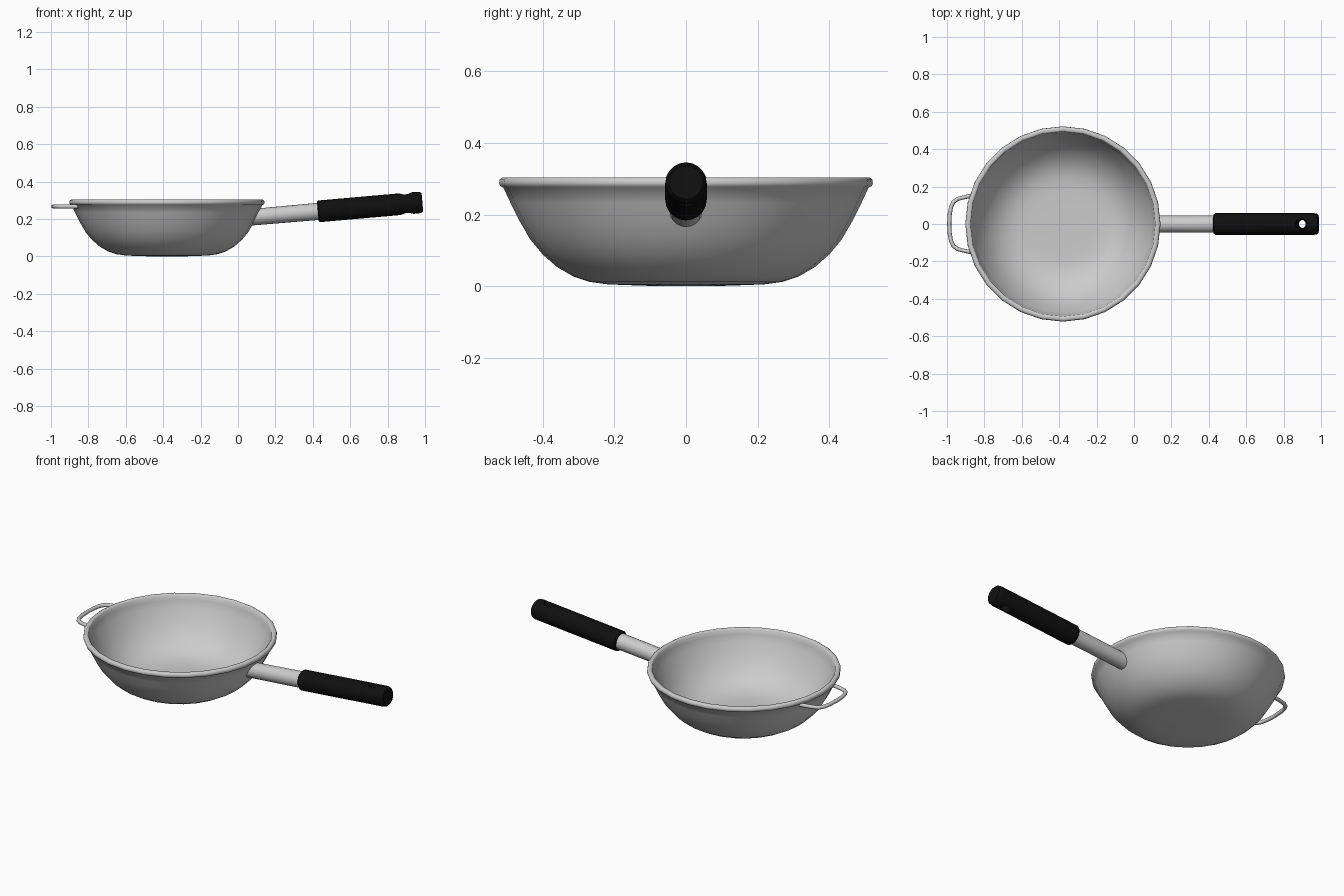
import bpy, bmesh, math
from mathutils import Vector, Matrix

if "Cube" in bpy.data.objects:
    bpy.data.objects.remove(bpy.data.objects["Cube"])

BOWL_X = -0.38
TILT = math.atan(0.088)


def make_object(name, bm, angle=40):
    bmesh.ops.remove_doubles(bm, verts=bm.verts, dist=1e-5)
    bmesh.ops.recalc_face_normals(bm, faces=bm.faces)
    me = bpy.data.meshes.new(name)
    bm.to_mesh(me)
    bm.free()
    ob = bpy.data.objects.new(name, me)
    bpy.context.collection.objects.link(ob)
    smooth(ob, angle)
    return ob


def smooth(ob, angle=40):
    bpy.ops.object.select_all(action='DESELECT')
    ob.select_set(True)
    bpy.context.view_layer.objects.active = ob
    bpy.ops.object.shade_smooth_by_angle(angle=math.radians(angle))


def lathe(profile, sides):
    """Revolve (radius, z) points about z; open ends are capped."""
    bm = bmesh.new()
    rings = [[bm.verts.new((r * math.cos(2 * math.pi * i / sides),
                            r * math.sin(2 * math.pi * i / sides), z))
              for i in range(sides)] for r, z in profile]
    for a, b in zip(rings, rings[1:]):
        for i in range(sides):
            j = (i + 1) % sides
            bm.faces.new((a[i], a[j], b[j], b[i]))
    bm.faces.new(rings[0])
    bm.faces.new(rings[-1])
    return bm


# Bowl: outer wall, rolled lip, inner wall
outer = [(0.17, 0.003), (0.22, 0.005), (0.27, 0.012), (0.315, 0.027), (0.36, 0.053),
         (0.40, 0.088), (0.435, 0.13), (0.465, 0.182), (0.49, 0.232), (0.510, 0.275)]
lip = [(0.519, 0.279), (0.522, 0.288), (0.520, 0.299), (0.512, 0.304),
       (0.500, 0.304), (0.494, 0.298)]
inner = [(0.490, 0.272), (0.476, 0.236), (0.451, 0.187), (0.422, 0.137), (0.388, 0.097),
         (0.35, 0.064), (0.308, 0.039), (0.265, 0.025), (0.218, 0.018), (0.17, 0.016)]
bm = lathe([(0.08, 0.0)] + outer + lip + inner + [(0.08, 0.015)], 28)
bmesh.ops.translate(bm, verts=bm.verts, vec=(BOWL_X, 0, 0))
make_object("bowl", bm, 60)

# Handle axis: local z runs along the tilted handle
to_handle = Matrix.Translation((0.43, 0, 0.241)) @ Matrix.Rotation(math.pi / 2 - TILT, 4, 'Y')

# Steel shaft, its inner end sheared to lie in the sloping bowl wall
bm = lathe([(0.046, -0.338), (0.046, 0.04)], 20)
bmesh.ops.transform(bm, matrix=to_handle, verts=bm.verts)
for v in bm.verts:
    if v.co.x < 0.25:
        v.co.x += 0.5 * (v.co.z - 0.212)
make_object("handle_shaft", bm)

# Black grip with rounded ends
bm = lathe([(0.052, -0.003), (0.058, 0.003), (0.058, 0.535), (0.055, 0.55), (0.047, 0.558)], 20)
bmesh.ops.transform(bm, matrix=to_handle, verts=bm.verts)
grip = make_object("handle_grip", bm)

# Flared hanging hole through the grip
bm = lathe([(0.045, -0.08), (0.03, -0.053), (0.022, -0.04),
            (0.022, 0.04), (0.03, 0.053), (0.045, 0.08)], 20)
bmesh.ops.transform(bm, verts=bm.verts,
                    matrix=Matrix.Translation((0.90, 0, 0.282)) @ Matrix.Rotation(-TILT, 4, 'Y'))
cutter = make_object("hole_cutter", bm)
cutter.hide_render = True
mod = grip.modifiers.new("hole", 'BOOLEAN')
mod.operation = 'DIFFERENCE'
mod.solver = 'EXACT'
mod.object = cutter
bpy.context.view_layer.objects.active = grip
bpy.ops.object.modifier_apply(modifier=mod.name)
bpy.data.objects.remove(cutter)
smooth(grip)

black = bpy.data.materials.new("black_grip")
black.diffuse_color = (0.005, 0.005, 0.005, 1)
black.use_nodes = True
black.node_tree.nodes["Principled BSDF"].inputs["Base Color"].default_value = black.diffuse_color
grip.data.materials.clear()
grip.data.materials.append(black)

# Wire helper loop on the far side, mirrored about y = 0
half = [(-0.856, 0.153), (-0.90, 0.145), (-0.943, 0.134), (-0.965, 0.118),
        (-0.977, 0.095), (-0.985, 0.055)]
path = half + [(-0.988, 0)] + [(x, -y) for x, y in reversed(half)]
pts = [Vector((x, y, 0.267)) for x, y in path]
bm = bmesh.new()
rings = []
for k, p in enumerate(pts):
    t = (pts[min(k + 1, len(pts) - 1)] - pts[max(k - 1, 0)]).normalized()
    side = t.cross(Vector((0, 0, 1)))
    rings.append([bm.verts.new(p + 0.011 * (side * math.cos(a) + Vector((0, 0, math.sin(a)))))
                  for a in (2 * math.pi * i / 10 for i in range(10))])
for a, b in zip(rings, rings[1:]):
    for i in range(10):
        j = (i + 1) % 10
        bm.faces.new((a[i], a[j], b[j], b[i]))
bm.faces.new(rings[0])
bm.faces.new(rings[-1])
make_object("helper_loop", bm, 60)
